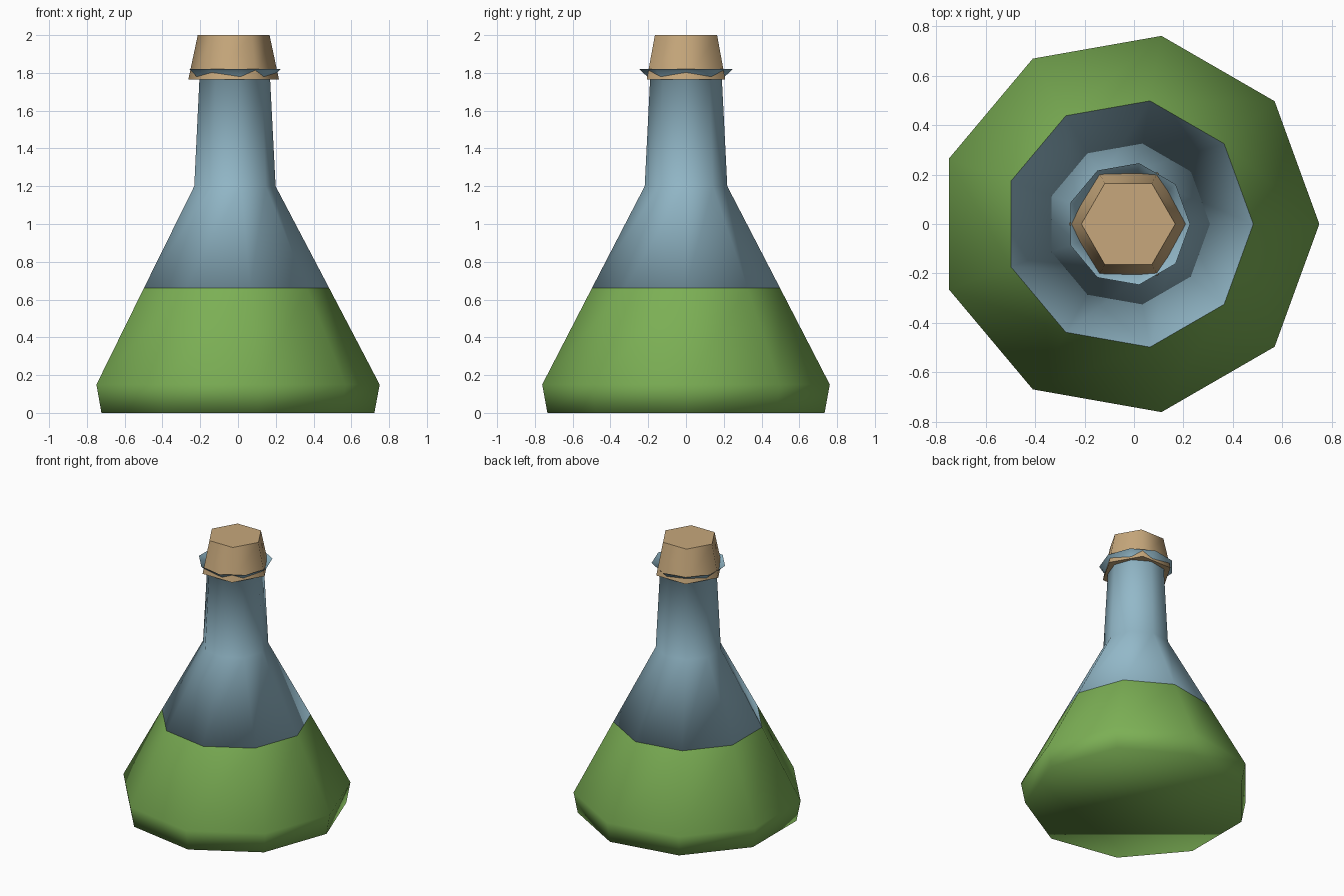
import bpy, bmesh
from math import cos, sin, tau, radians

cube = bpy.data.objects.get("Cube")
if cube:
    bpy.data.objects.remove(cube, do_unlink=True)

AXIS_X = -0.023  # the odd-sided body is centred by its bounds


def material(name, rgb):
    mat = bpy.data.materials.new(name)
    mat.use_nodes = True
    mat.diffuse_color = (*rgb, 1)
    mat.node_tree.nodes["Principled BSDF"].inputs["Base Color"].default_value = (*rgb, 1)
    return mat


def lathe(name, sides, profile, mat, cap_bottom=False, cap_top=False, sharp_angle=180):
    """Turn a (radius, height) profile into a faceted, smooth-shaded shell."""
    bm = bmesh.new()
    rings = [[bm.verts.new((AXIS_X + r * cos(tau * i / sides), r * sin(tau * i / sides), z))
              for i in range(sides)] for r, z in profile]
    for low, high in zip(rings, rings[1:]):
        for i in range(sides):
            j = (i + 1) % sides
            bm.faces.new((low[i], low[j], high[j], high[i]))
    if cap_bottom:
        bm.faces.new(rings[0][::-1])
    if cap_top:
        bm.faces.new(rings[-1])
    mesh = bpy.data.meshes.new(name)
    bm.to_mesh(mesh)
    bm.free()
    mesh.materials.append(mat)
    obj = bpy.data.objects.new(name, mesh)
    bpy.context.collection.objects.link(obj)
    bpy.ops.object.select_all(action="DESELECT")
    obj.select_set(True)
    bpy.context.view_layer.objects.active = obj
    bpy.ops.object.shade_smooth_by_angle(angle=radians(sharp_angle))
    return obj


green = material("green liquid", (0.20, 0.43, 0.09))
blue = material("pale blue glass", (0.29, 0.48, 0.58))
tan = material("tan cork", (0.57, 0.39, 0.20))

# Filled lower body
lathe("liquid_body", 9, [(0.745, 0), (0.773, 0.15), (0.506, 0.66)], green, cap_bottom=True)

# Empty shoulder, neck and flared lip
lathe("glass_neck", 9, [(0.506, 0.66), (0.222, 1.2), (0.193, 1.765), (0.25, 1.82)],
      blue, cap_bottom=True)

# Tapered six-sided stopper
lathe("cork_stopper", 6, [(0.24, 1.765), (0.19, 2.0)], tan,
      cap_bottom=True, cap_top=True, sharp_angle=65)
